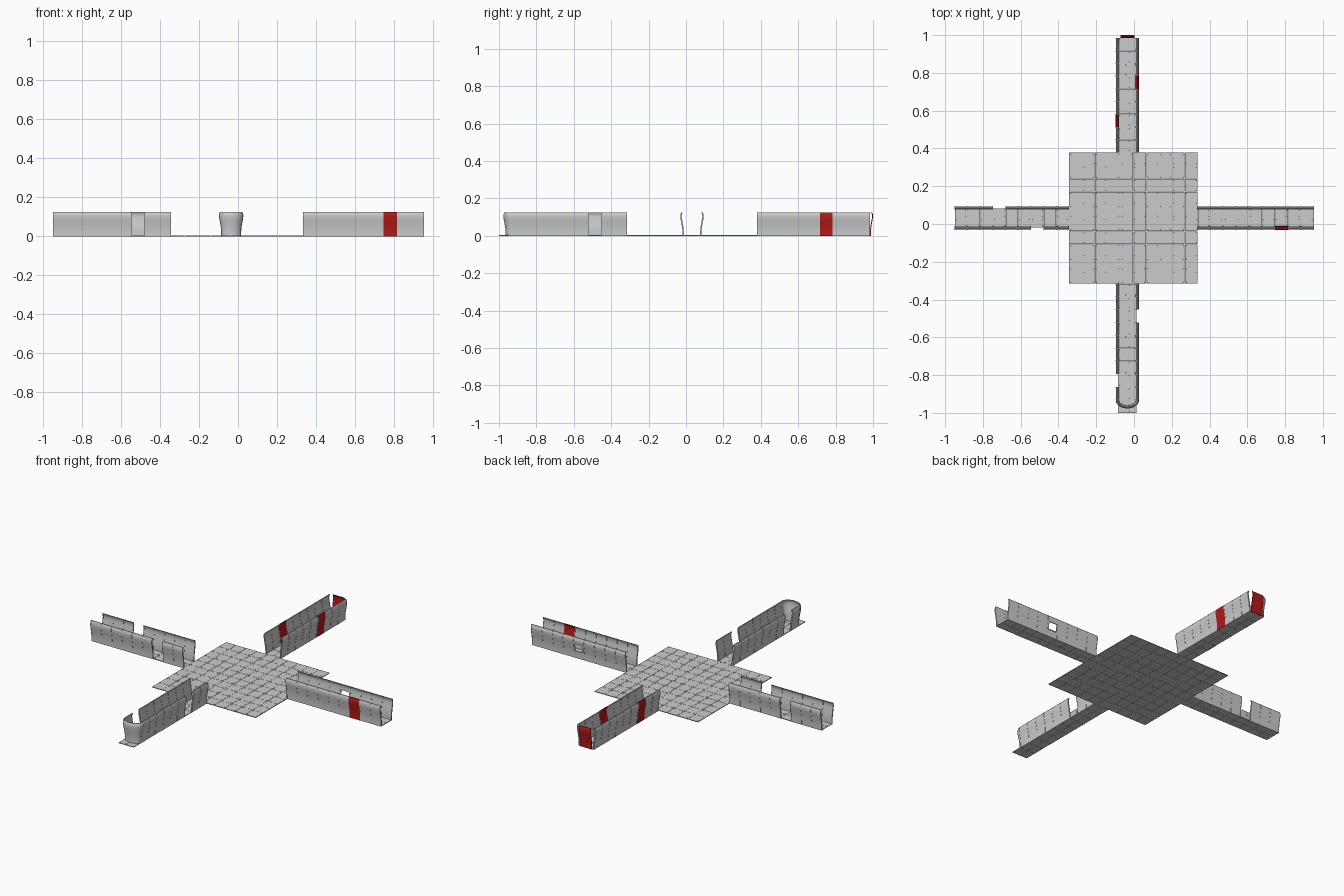
import bpy, bmesh, math
from mathutils import Vector

if "Cube" in bpy.data.objects:
    bpy.data.objects.remove(bpy.data.objects["Cube"])

T = 0.005          # sheet thickness of the walls
FLOOR = 0.004      # floor plate thickness
# wall section: (distance from the arm's centre line, height)
PROFILE = [(0.050, 0.0), (0.050, 0.022), (0.0515, 0.042), (0.055, 0.065),
           (0.0595, 0.088), (0.0615, 0.104), (0.0605, 0.115), (0.056, 0.125)]

red = bpy.data.materials.new("red_paint")
red.diffuse_color = (0.45, 0.01, 0.01, 1)
red.use_nodes = True
red.node_tree.nodes["Principled BSDF"].inputs["Base Color"].default_value = red.diffuse_color


def finish(bm, name, mat=None, smooth=False):
    bmesh.ops.recalc_face_normals(bm, faces=bm.faces)
    me = bpy.data.meshes.new(name)
    bm.to_mesh(me)
    bm.free()
    ob = bpy.data.objects.new(name, me)
    bpy.context.collection.objects.link(ob)
    if mat:
        me.materials.append(mat)
    if smooth:
        bpy.ops.object.select_all(action='DESELECT')
        ob.select_set(True)
        bpy.context.view_layer.objects.active = ob
        bpy.ops.object.shade_smooth_by_angle(angle=math.radians(30))
    return ob


def section(profile, grow=0.0):
    """Closed outline of the sheet: outer line up, inner line down."""
    outer = [(o + grow, z) for o, z in profile]
    inner = [(o - T - grow, z) for o, z in reversed(profile)]
    return outer + inner


def loft(bm, rings):
    """Skin a list of closed rings and cap both ends with quads."""
    vs = [[bm.verts.new(p) for p in r] for r in rings]
    n = len(vs[0])
    for a, b in zip(vs, vs[1:]):
        for i in range(n):
            j = (i + 1) % n
            bm.faces.new((a[i], a[j], b[j], b[i]))
    for r in (vs[0], vs[-1]):
        for i in range(n // 2 - 1):
            bm.faces.new((r[i], r[i + 1], r[n - 2 - i], r[n - 1 - i]))


class Frame:
    """Local axes of an arm: s along it, o sideways from its centre line."""
    def __init__(self, origin, along, across):
        self.o, self.d, self.p = Vector(origin), Vector(along), Vector(across)

    def at(self, s, o, z):
        q = self.o + self.d * s + self.p * o
        return Vector((q.x, q.y, z))


def strip(bm, fr, side, s0, s1, profile=PROFILE, grow=0.0):
    loft(bm, [[fr.at(s, side * o, z) for o, z in section(profile, grow)]
              for s in (s0, s1)])


def window_panel(bm, fr, side, s0, s1):
    strip(bm, fr, side, s0, s1, PROFILE[:3])
    strip(bm, fr, side, s0, s1, PROFILE[4:])
    for a, b in ((s0, s0 + 0.008), (s1 - 0.008, s1)):
        strip(bm, fr, side, a, b, PROFILE[2:5])


def tiles(name, x0, x1, y0, y1, nx, ny):
    """Floor of thin square plates with a stud near every corner."""
    bm = bmesh.new()
    g = 0.0006
    dx, dy = (x1 - x0) / nx, (y1 - y0) / ny
    for i in range(nx):
        for j in range(ny):
            a, b = x0 + i * dx + g, x0 + (i + 1) * dx - g
            c, d = y0 + j * dy + g, y0 + (j + 1) * dy - g
            ret = bmesh.ops.create_cube(bm, size=1)
            for v in ret["verts"]:
                v.co = (a if v.co.x < 0 else b, c if v.co.y < 0 else d,
                        0 if v.co.z < 0 else FLOOR)
            for u in (a + 0.008, b - 0.008):
                for w in (c + 0.008, d - 0.008):
                    ret = bmesh.ops.create_cone(
                        bm, cap_ends=True, segments=6, radius1=0.0016,
                        radius2=0.0012, depth=0.0014)
                    bmesh.ops.translate(bm, verts=ret["verts"],
                                        vec=(u, w, FLOOR + 0.0005))
    return finish(bm, name)


# floors
X0, X1, Y0, Y1 = -0.344, 0.337, -0.316, 0.379    # central square
CX, CY = -0.035, 0.032                           # arm centre lines
tiles("central_floor", X0, X1, Y0, Y1, 10, 10)
tiles("north_floor", CX - 0.05, CX + 0.05, Y1, 0.985, 2, 9)
tiles("south_floor", CX - 0.05, CX + 0.05, -1.0, Y0, 2, 10)
tiles("east_floor", X1, 0.953, CY - 0.05, CY + 0.05, 9, 2)
tiles("west_floor", -0.948, X0, CY - 0.05, CY + 0.05, 9, 2)

# arms: frame, length, special panels {(side, index): kind}
ARMS = {
    "north": (Frame((CX, Y1), (0, 1), (1, 0)), 0.605,
              {(-1, 2): "red", (1, 5): "red"}),
    "south": (Frame((CX, Y0), (0, -1), (1, 0)), 0.616,
              {(1, 2): "gap", (-1, 7): "gap"}),
    "east": (Frame((X1 - 0.004, CY), (1, 0), (0, 1)), 0.62,
             {(-1, 6): "red", (1, 4): "window"}),
    "west": (Frame((X0, CY), (-1, 0), (0, 1)), 0.605,
             {(-1, 2): "gap", (1, 5): "gap"}),
}
N = 9
for arm, (fr, length, special) in ARMS.items():
    step = length / N
    for side, label in ((-1, "low_side"), (1, "high_side")):
        wall, ribs = bmesh.new(), bmesh.new()
        for i in range(N):
            s0, s1 = i * step, (i + 1) * step
            kind = special.get((side, i))
            if kind == "gap":
                continue
            if kind == "red":
                bm = bmesh.new()
                strip(bm, fr, side, s0, s1, grow=0.0012)
                finish(bm, f"{arm}_red_panel_{label}", red, True)
                continue
            if kind == "window":
                window_panel(wall, fr, side, s0, s1)
            else:
                strip(wall, fr, side, s0, s1)
            # slim joint ribs at both ends of each panel
            for a in (s0, s1 - 0.003):
                strip(ribs, fr, side, a, a + 0.003, grow=0.0012)
        finish(wall, f"{arm}_wall_{label}", None, True)
        finish(ribs, f"{arm}_ribs_{label}", None, True)

# rounded end wall of the south arm
bm = bmesh.new()
rings = []
for k in range(17):
    t = math.pi * k / 16
    rings.append([(CX + o * math.cos(t), -0.932 - (o - 0.017) * math.sin(t), z)
                  for o, z in section(PROFILE)])
loft(bm, rings)
finish(bm, "south_rounded_end", None, True)

# red end door of the north arm
bm = bmesh.new()
strip(bm, Frame((-0.072, 0.9385), (1, 0), (0, 1)), 1, 0.0, 0.075)
finish(bm, "north_end_door", red, True)
